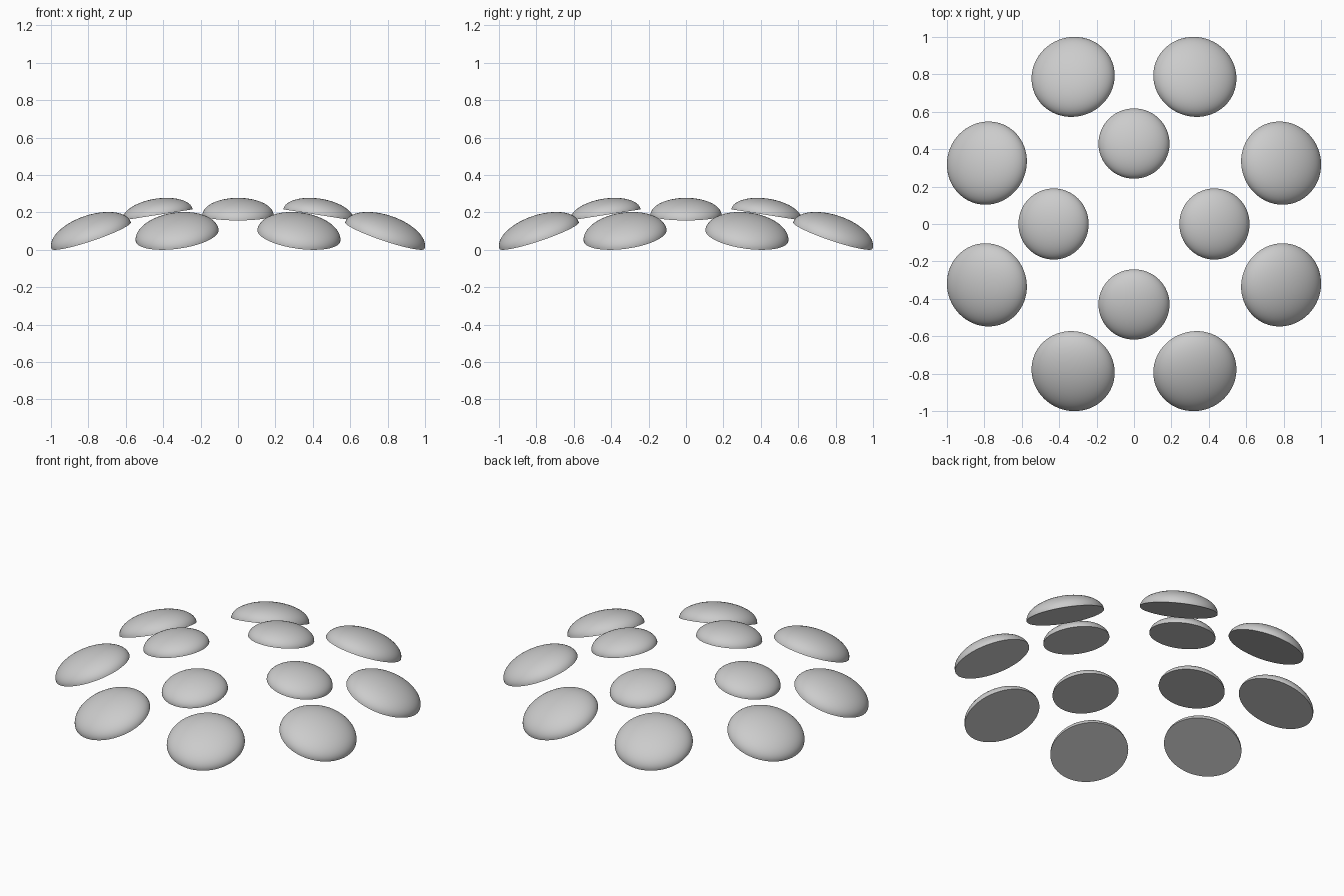
import bpy
import bmesh
from math import radians, sin
from mathutils import Matrix

cube = bpy.data.objects.get("Cube")
if cube:
    bpy.data.objects.remove(cube, do_unlink=True)

# Single plain grey
grey = bpy.data.materials.new("plain grey")
grey.use_nodes = True
colour = (0.6, 0.6, 0.6, 1)
grey.diffuse_color = colour
grey.node_tree.nodes["Principled BSDF"].inputs["Base Color"].default_value = colour


def dome_mesh(name, radius, height):
    """Upper half of a flattened sphere, closed by a flat underside."""
    bm = bmesh.new()
    bmesh.ops.create_uvsphere(bm, u_segments=64, v_segments=32, radius=1)
    bmesh.ops.bisect_plane(bm, geom=bm.verts[:] + bm.edges[:] + bm.faces[:],
                           dist=1e-4, plane_co=(0, 0, 0), plane_no=(0, 0, 1),
                           clear_inner=True)
    rim = [e for e in bm.edges if e.is_boundary]
    bmesh.ops.holes_fill(bm, edges=rim, sides=0)
    bmesh.ops.scale(bm, vec=(radius, radius, height), verts=bm.verts)
    bmesh.ops.recalc_face_normals(bm, faces=bm.faces)
    mesh = bpy.data.meshes.new(name)
    bm.to_mesh(mesh)
    bm.free()
    mesh.materials.append(grey)
    return mesh


def dome_ring(name, count, start, ring, radius, height, tilt, low):
    """Domes around a circle, each leaning outward with its low rim at z = low."""
    mesh = dome_mesh(name, radius, height)
    for i in range(count):
        obj = bpy.data.objects.new(f"{name}_{i + 1}", mesh)
        bpy.context.collection.objects.link(obj)
        obj.matrix_world = (
            Matrix.Rotation(radians(start + i * 360 / count), 4, 'Z')
            @ Matrix.Translation((ring, 0, low + radius * sin(radians(tilt))))
            @ Matrix.Rotation(radians(tilt), 4, 'Y'))
    # Smooth crown, crisp rim
    bpy.ops.object.select_all(action='DESELECT')
    obj.select_set(True)
    bpy.context.view_layer.objects.active = obj
    bpy.ops.object.shade_smooth_by_angle(angle=radians(40))


# Upper ring of four small domes, lower ring of eight larger ones
dome_ring("inner_dome", 4, 0, 0.43, 0.19, 0.087, 9, 0.157)
dome_ring("outer_dome", 8, 22.5, 0.85, 0.224, 0.106, 20, 0)
